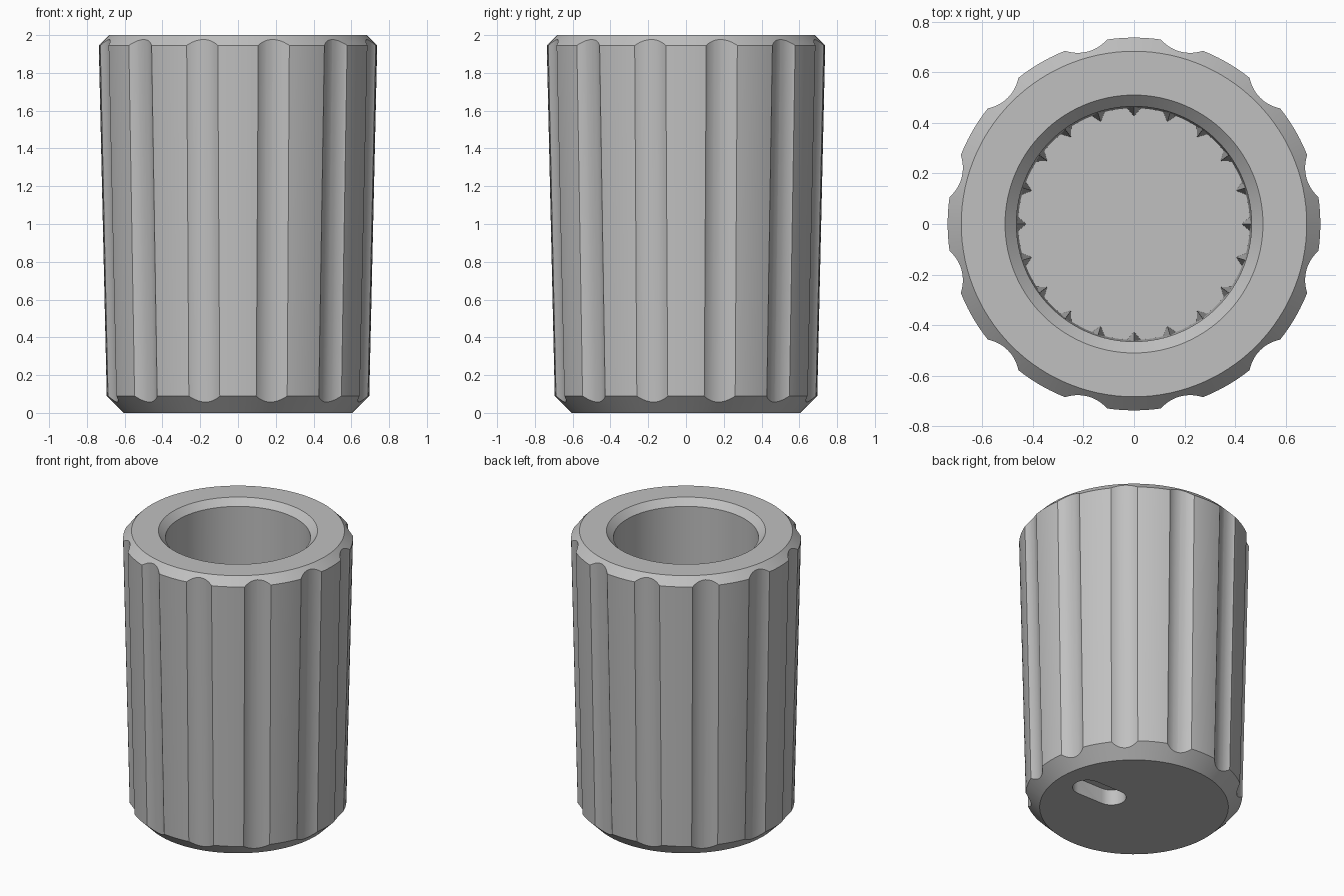
import bpy, bmesh
from math import pi, sin, cos, atan2
from mathutils import Matrix, Vector

if "Cube" in bpy.data.objects:
    bpy.data.objects.remove(bpy.data.objects["Cube"])

grey = bpy.data.materials.new("plain grey")
grey.use_nodes = True
GREY = (0.53, 0.53, 0.53, 1)
grey.diffuse_color = GREY
grey.node_tree.nodes["Principled BSDF"].inputs["Base Color"].default_value = GREY


def add_object(name, bm):
    bmesh.ops.recalc_face_normals(bm, faces=bm.faces)
    mesh = bpy.data.meshes.new(name)
    bm.to_mesh(mesh)
    bm.free()
    mesh.materials.append(grey)
    ob = bpy.data.objects.new(name, mesh)
    bpy.context.collection.objects.link(ob)
    return ob


def activate(ob):
    bpy.ops.object.select_all(action="DESELECT")
    ob.select_set(True)
    bpy.context.view_layer.objects.active = ob


def cut(ob, cutter):
    mod = ob.modifiers.new("cut", "BOOLEAN")
    mod.operation = "DIFFERENCE"
    mod.solver = "EXACT"
    mod.object = cutter
    activate(ob)
    bpy.ops.object.modifier_apply(modifier=mod.name)
    bpy.data.objects.remove(cutter)


# Body: a lathed cup with chamfered rims and a slight taper
FLOOR = 0.2
profile = [(0, 0), (0.605, 0), (0.695, 0.09), (0.737, 1.945), (0.683, 2),
           (0.51, 2), (0.465, 1.955), (0.458, FLOOR), (0, FLOOR)]
bm = bmesh.new()
verts = [bm.verts.new((r, 0, z)) for r, z in profile]
edges = [bm.edges.new(pair) for pair in zip(verts, verts[1:])]
bmesh.ops.spin(bm, geom=verts + edges, cent=(0, 0, 0), axis=(0, 0, 1),
               angle=2 * pi, steps=120, use_merge=False)
bmesh.ops.remove_doubles(bm, verts=bm.verts, dist=1e-4)
body = add_object("knob_body", bm)

# Twelve grip flutes that follow the taper
FLUTE_R, DEPTH = 0.15, 0.032
tilt = atan2(0.042, 1.855)
bm = bmesh.new()
for i in range(12):
    place = (Matrix.Rotation(pi / 12 + i * pi / 6, 4, "Z")
             @ Matrix.Translation((0.716 - DEPTH + FLUTE_R, 0, 1.0175))
             @ Matrix.Rotation(tilt, 4, "Y"))
    bmesh.ops.create_cone(bm, cap_ends=True, segments=48, radius1=FLUTE_R,
                          radius2=FLUTE_R, depth=2.4, matrix=place)
cut(body, add_object("flute_cutters", bm))

# Blind rounded slot in the underside
SLOT_X, HALF, SLOT_R, SLOT_DEPTH = 0.29, 0.1, 0.095, 0.11
bm = bmesh.new()
outline = []
for side in (1, -1):
    for k in range(17):
        a = -pi / 2 + k * pi / 16
        outline.append(bm.verts.new((SLOT_X + side * (HALF + SLOT_R * cos(a)),
                                     side * SLOT_R * sin(a), -0.1)))
face = bm.faces.new(outline)
top = bmesh.ops.extrude_face_region(bm, geom=[face])["geom"]
bmesh.ops.translate(bm, vec=(0, 0, 0.1 + SLOT_DEPTH),
                    verts=[v for v in top if isinstance(v, bmesh.types.BMVert)])
cut(body, add_object("slot_cutter", bm))

activate(body)
bpy.ops.object.shade_smooth_by_angle(angle=pi / 9)

# Twenty pointed ribs inside the bore, fading out towards the top
bm = bmesh.new()
for i in range(20):
    turn = Matrix.Rotation(i * pi / 10, 3, "Z")
    left, right, tip, peak = [bm.verts.new(turn @ Vector(p)) for p in (
        (0.462, 0.03, FLOOR), (0.462, -0.03, FLOOR),
        (0.425, 0, FLOOR), (0.465, 0, 1.5))]
    for tri in ((left, tip, peak), (tip, right, peak),
                (right, left, peak), (left, right, tip)):
        bm.faces.new(tri)
add_object("inner_ribs", bm)
